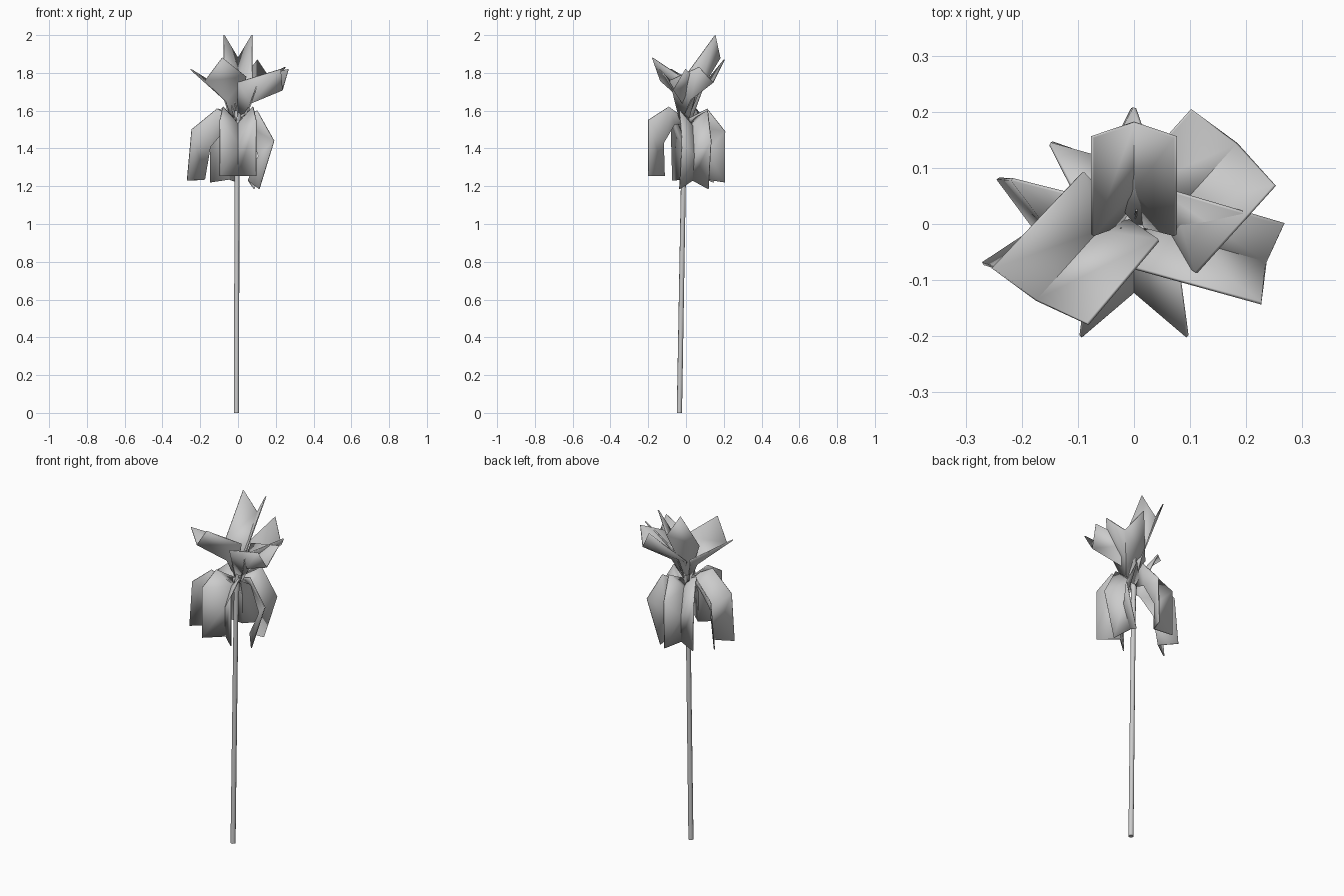
import bpy, bmesh, math
from mathutils import Vector

if "Cube" in bpy.data.objects:
    bpy.data.objects.remove(bpy.data.objects["Cube"])


def petal(name, heading, rows, origin=(0, 0)):
    """Folded strip; row = (reach, z, half width, edge reach offset, edge z offset, [tilt, skew])."""
    a = math.radians(heading)
    d = Vector((math.cos(a), math.sin(a), 0))
    p = Vector((math.sin(a), -math.cos(a), 0))
    o = Vector((origin[0], origin[1], 0))
    bm = bmesh.new()
    grid = []
    for r, z, w, dr, dz, *extra in rows:
        t, k = extra if extra else (0, 0)
        grid.append([bm.verts.new(o + d * (r + abs(s) * dr + s * k) + p * (s * w)
                                  + Vector((0, 0, z + abs(s) * dz + s * t)))
                     for s in (-1, 0, 1)])
    for lo, hi in zip(grid, grid[1:]):
        for i in range(2):
            bm.faces.new((lo[i], lo[i + 1], hi[i + 1], hi[i]))
    me = bpy.data.meshes.new(name)
    bm.to_mesh(me)
    bm.free()
    ob = bpy.data.objects.new(name, me)
    bpy.context.collection.objects.link(ob)
    sol = ob.modifiers.new("thickness", 'SOLIDIFY')
    sol.thickness = 0.006
    sol.offset = 0
    smooth(ob)
    return ob


def smooth(ob):
    bpy.ops.object.select_all(action='DESELECT')
    ob.select_set(True)
    bpy.context.view_layer.objects.active = ob
    bpy.ops.object.shade_smooth_by_angle(angle=math.radians(40))


def rod(name, a, b, r1, r2, sides):
    a, b = Vector(a), Vector(b)
    bpy.ops.mesh.primitive_cone_add(vertices=sides, radius1=r1, radius2=r2,
                                    depth=(b - a).length, location=(a + b) / 2)
    ob = bpy.context.object
    ob.name = name
    ob.rotation_euler = (b - a).to_track_quat('Z', 'Y').to_euler()
    smooth(ob)


# Stem and flower base
rod("stem", (-0.008, -0.035, 0), (-0.005, -0.01, 1.45), 0.014, 0.013, 10)
rod("flower_base", (-0.005, -0.01, 1.45), (0, 0, 1.60), 0.013, 0.02, 10)

# Upright petals
base = (0.0, 1.54, 0.02, 0.0, 0.03)
petal("upright_petal_back", 90,
      [base, (0.06, 1.68, 0.074, -0.08, 0.08), (0.18, 1.88, 0.074, -0.025, 0.12)])
petal("upright_petal_left", 228,
      [base, (0.05, 1.65, 0.09, -0.06, 0.10, -0.03, 0), (0.215, 1.76, 0.096, -0.01, 0.09, -0.03, 0.02)],
      (-0.03, 0.024))
petal("upright_petal_back_right", 48,
      [base, (0.07, 1.66, 0.10, -0.06, 0.06, 0.04, 0), (0.229, 1.75, 0.10, -0.01, 0.10, -0.02, 0)],
      (0.03, -0.027))
petal("upright_petal_right", -16,
      [base, (0.07, 1.64, 0.075, -0.05, 0.11), (0.245, 1.71, 0.073, 0.012, 0.11)])

# Drooping petals
root = (0.01, 1.53, 0.02, 0.0, 0.03)
petal("drooping_petal_front", -90,
      [root, (0.06, 1.53, 0.08, 0.03, 0.09), (0.12, 1.43, 0.095, 0.08, 0.12),
       (0.115, 1.255, 0.095, 0.085, 0.0)])
petal("drooping_petal_left", 170,
      [root, (0.07, 1.50, 0.07, 0.03, 0.11), (0.15, 1.41, 0.08, 0.085, 0.09),
       (0.18, 1.235, 0.077, 0.08, -0.005)], (0, -0.04))
petal("drooping_petal_back", 113,
      [root, (0.06, 1.52, 0.075, 0.03, 0.09), (0.125, 1.39, 0.082, 0.065, 0.10),
       (0.12, 1.235, 0.078, 0.07, -0.015)])
petal("drooping_petal_right", 10,
      [root, (0.06, 1.52, 0.075, 0.03, 0.08), (0.11, 1.36, 0.078, 0.07, 0.08),
       (0.055, 1.23, 0.078, 0.045, -0.045)], (0, 0.025))

# Stamens
for i, ang in enumerate((80, 200, 320)):
    a = math.radians(ang)
    rod("stamen_%d" % (i + 1), (0, 0, 1.58),
        (0.025 * math.cos(a), 0.025 * math.sin(a), 1.66), 0.004, 0.002, 6)
